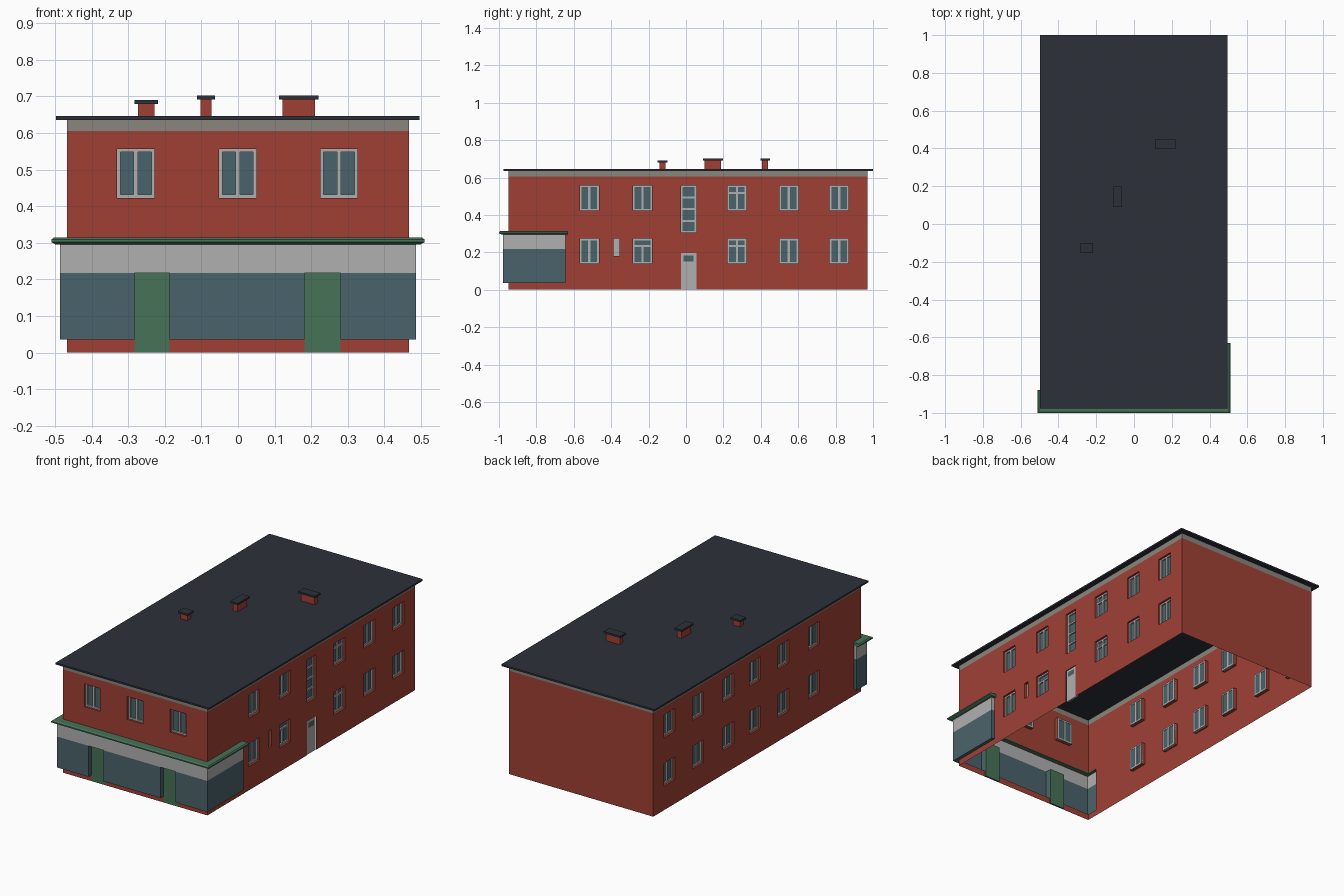
import bpy, bmesh
from mathutils import Vector

if "Cube" in bpy.data.objects:
    bpy.data.objects.remove(bpy.data.objects["Cube"])

RED, DARK, GREEN = (160, 64, 53), (45, 48, 57), (70, 114, 86)
GLASS, LIGHT, BAND = (74, 99, 107), (176, 176, 176), (138, 134, 126)
parts, mats = {}, {}


def material(rgb):
    if rgb not in mats:
        m = bpy.data.materials.new("paint_%d" % len(mats))
        m.diffuse_color = [((c / 255 + .055) / 1.055) ** 2.4 for c in rgb] + [1]
        m.use_nodes = True
        m.node_tree.nodes["Principled BSDF"].inputs["Base Color"].default_value = m.diffuse_color
        mats[rgb] = m
    return mats[rgb]


def face(part, color, pts, out):
    """Add one face to a named part, turned to face the direction 'out'."""
    bm = parts.setdefault(part, (bmesh.new(), color))[0]
    f = bm.faces.new([bm.verts.new(p) for p in pts])
    f.normal_update()
    if f.normal.dot(Vector(out)) < 0:
        f.normal_flip()


def box(part, color, a, b):
    lo = [min(p) for p in zip(a, b)]
    hi = [max(p) for p in zip(a, b)]
    for ax in range(3):
        i, j = [k for k in range(3) if k != ax]
        for val, s in ((lo[ax], -1), (hi[ax], 1)):
            pts = []
            for p, q in ((lo[i], lo[j]), (hi[i], lo[j]), (hi[i], hi[j]), (lo[i], hi[j])):
                v = Vector()
                v[ax], v[i], v[j] = val, p, q
                pts.append(v)
            n = Vector()
            n[ax] = s
            face(part, color, pts, n)


# Wall frames: (along, height, depth inward) -> point
X, Y0, Y1, EAVE, TOP = .467, -.95, .97, .605, .637
WALLS = {
    "front": (lambda u, z, d: Vector((u, Y0 + d, z)), -X, X),
    "back": (lambda u, z, d: Vector((u, Y1 - d, z)), -X, X),
    "right": (lambda u, z, d: Vector((X - d, u, z)), Y0, Y1),
    "left": (lambda u, z, d: Vector((-X + d, u, z)), Y0, Y1),
}


def rect(part, color, P, u0, u1, z0, z1, d=0):
    face(part, color, [P(u0, z0, d), P(u1, z0, d), P(u1, z1, d), P(u0, z1, d)],
         P(0, 0, 0) - P(0, 0, 1))


def wall(name, holes):
    P, a, b = WALLS[name]
    us = sorted({a, b} | {u for h in holes for u in h[:2]})
    zs = sorted({0, EAVE} | {z for h in holes for z in h[2:]})
    for u0, u1 in zip(us, us[1:]):
        for z0, z1 in zip(zs, zs[1:]):
            u, z = (u0 + u1) / 2, (z0 + z1) / 2
            if not any(h[0] < u < h[1] and h[2] < z < h[3] for h in holes):
                rect("brick_walls", RED, P, u0, u1, z0, z1)
    rect("eaves_band", BAND, P, a, b, EAVE, TOP)


def reveal(wn, u0, u1, z0, z1, d):
    P = WALLS[wn][0]
    mid = P((u0 + u1) / 2, (z0 + z1) / 2, 0)
    ring = [(u0, z0), (u1, z0), (u1, z1), (u0, z1)]
    for p, q in zip(ring, ring[1:] + ring[:1]):
        face("window_reveals", RED, [P(*p, 0), P(*q, 0), P(*q, d), P(*p, d)],
             mid - (P(*p, 0) + P(*q, 0)) / 2)


def window(wn, hole, style="plain"):
    P = WALLS[wn][0]
    u0, u1, z0, z1 = hole
    t, um, zt = .009, (u0 + u1) / 2, z0 + (z1 - z0) * .70
    reveal(wn, *hole, .022)
    rect(wn + "_glass", GLASS, P, *hole, .02)
    bars = [(u0, u0 + t, z0, z1), (u1 - t, u1, z0, z1),
            (u0 + t, u1 - t, z0, z0 + t), (u0 + t, u1 - t, z1 - t, z1)]
    if style == "stair":
        for k in (1, 2, 3):
            z = z0 + (z1 - z0) * k / 4
            bars.append((u0 + t, u1 - t, z - .005, z + .005))
    else:
        bars.append((um - .006, um + .006, z0 + t, zt if style == "tee" else z1 - t))
    if style in ("tee", "cross"):
        bars.append((u0 + t, u1 - t, zt - .005, zt + .005))
    for a, b, c, d in bars:
        box(wn + "_window_frames", LIGHT, P(a, c, .012), P(b, d, .022))


# Openings
ROWS = {"low": (.14, .273), "up": (.423, .557)}
DOORS = [(-.283, -.187), (.182, .28)]
SHOP_L, SHOP_R, SILL, HEAD, FASCIA = -.885, -.645, .036, .217, .297
wins = {"front": [], "right": [], "left": []}
for c in (-.279, -.001, .276):
    wins["front"].append(((c - .051, c + .051, *ROWS["up"]), "plain"))
for row, z in ROWS.items():
    for c in (-.517, -.233, .272, .55, .819):
        style = "cross" if c == .272 else "tee" if c == -.233 and row == "low" else "plain"
        wins["right"].append(((c - .051, c + .051, *z), style))
    for c in (-.515, -.235, .03, .275, .555, .82):
        wins["left"].append(((c - .051, c + .051, *z), "plain"))
wins["right"].append(((-.028, .055, .305, .557), "stair"))
side_door, hatch = (-.028, .055, 0, .197), (-.387, -.355, .18, .275)
extra = {
    "front": [(-X, X, SILL, FASCIA)] + [(a, b, 0, HEAD) for a, b in DOORS],
    "right": [(Y0, SHOP_R, SILL, FASCIA), side_door, hatch],
    "left": [(Y0, SHOP_L, SILL, FASCIA)],
}

# Walls, windows
for name in wins:
    wall(name, [h for h, s in wins[name]] + extra[name])
    for h, s in wins[name]:
        window(name, h, s)
wall("back", [])

# Side door with small pane, narrow hatch
PR = WALLS["right"][0]
box("side_door", LIGHT, PR(-.028, 0, .003), PR(.055, .197, .015))
rect("side_door_pane", GLASS, PR, -.013, .04, .152, .182, .002)
reveal("right", *hatch, .02)
rect("side_hatch", LIGHT, PR, *hatch, .018)


# Wrap-around shop front
def ribbon(part, color, path, z0, z1):
    for (ax, ay), (bx, by) in zip(path, path[1:]):
        face(part, color, [(ax, ay, z0), (bx, by, z0), (bx, by, z1), (ax, ay, z1)],
             (by - ay, ax - bx, 0))


def soffit(part, color, x0, x1, y0, y1, z):
    face(part, color, [(x0, y0, z), (x1, y0, z), (x1, y1, z), (x0, y1, z)], (0, 0, -1))


SX, SY = .486, -.978
left_end = [(-X, SHOP_L), (-SX, SHOP_L), (-SX, SY)]
right_end = [(SX, SY), (SX, SHOP_R), (X, SHOP_R)]
(d0, d1), (d2, d3) = DOORS
for path in (left_end + [(d0, SY), (d0, Y0)],
             [(d1, Y0), (d1, SY), (d2, SY), (d2, Y0)],
             [(d3, Y0), (d3, SY)] + right_end):
    ribbon("shop_glass", GLASS, path, SILL, HEAD)
ribbon("shop_fascia", LIGHT, left_end + right_end, HEAD, FASCIA)
for a, b in ((-SX, d0), (d1, d2), (d3, SX)):
    soffit("shop_ledge", GLASS, a, b, SY, Y0, SILL)
soffit("shop_ledge", GLASS, -SX, -X, Y0, SHOP_L, SILL)
soffit("shop_ledge", GLASS, X, SX, Y0, SHOP_R, SILL)
for a, b in DOORS:
    soffit("shop_fascia", LIGHT, a, b, SY, Y0, HEAD)
    box("shop_doors", GREEN, (a, Y0, 0), (b, Y0 + .01, HEAD))

# Canopy: profile (reach, height) swept round the shop front
profile = [(0, .296), (.75, .296), (1, .302), (1, .309), (.85, .314), (0, .314)]


def section(k):
    pts = []
    for t, z in profile:
        x, y = X + .043 * t, Y0 - .05 * t
        pts.append([(-x, -.88, z), (-x, y, z), (x, y, z), (x, -.63, z)][k])
    return pts


bm = bmesh.new()
rings = [[bm.verts.new(p) for p in section(k)] for k in range(4)]
n = len(profile)
for r, s in zip(rings, rings[1:]):
    for i in range(n):
        bm.faces.new([r[i], r[(i + 1) % n], s[(i + 1) % n], s[i]])
bm.faces.new(rings[0])
bm.faces.new(rings[-1])
bmesh.ops.recalc_face_normals(bm, faces=bm.faces)
parts["shop_canopy"] = (bm, GREEN)

# Roof and chimneys
box("roof", DARK, (-.497, -.977, .636), (.496, 1, .646))
for x0, x1, y0, y1, z in ((.112, .22, .397, .448, .702),
                          (-.112, -.063, .09, .198, .702),
                          (-.283, -.218, -.153, -.1, .69)):
    box("chimney_stacks", RED, (x0 + .01, y0 + .01, .645), (x1 - .01, y1 - .01, z - .01))
    box("chimney_caps", DARK, (x0, y0, z - .011), (x1, y1, z))

# Turn the collected parts into objects
for name, (bm, color) in parts.items():
    bmesh.ops.remove_doubles(bm, verts=bm.verts, dist=1e-5)
    me = bpy.data.meshes.new(name)
    bm.to_mesh(me)
    bm.free()
    me.materials.append(material(color))
    bpy.context.collection.objects.link(bpy.data.objects.new(name, me))
